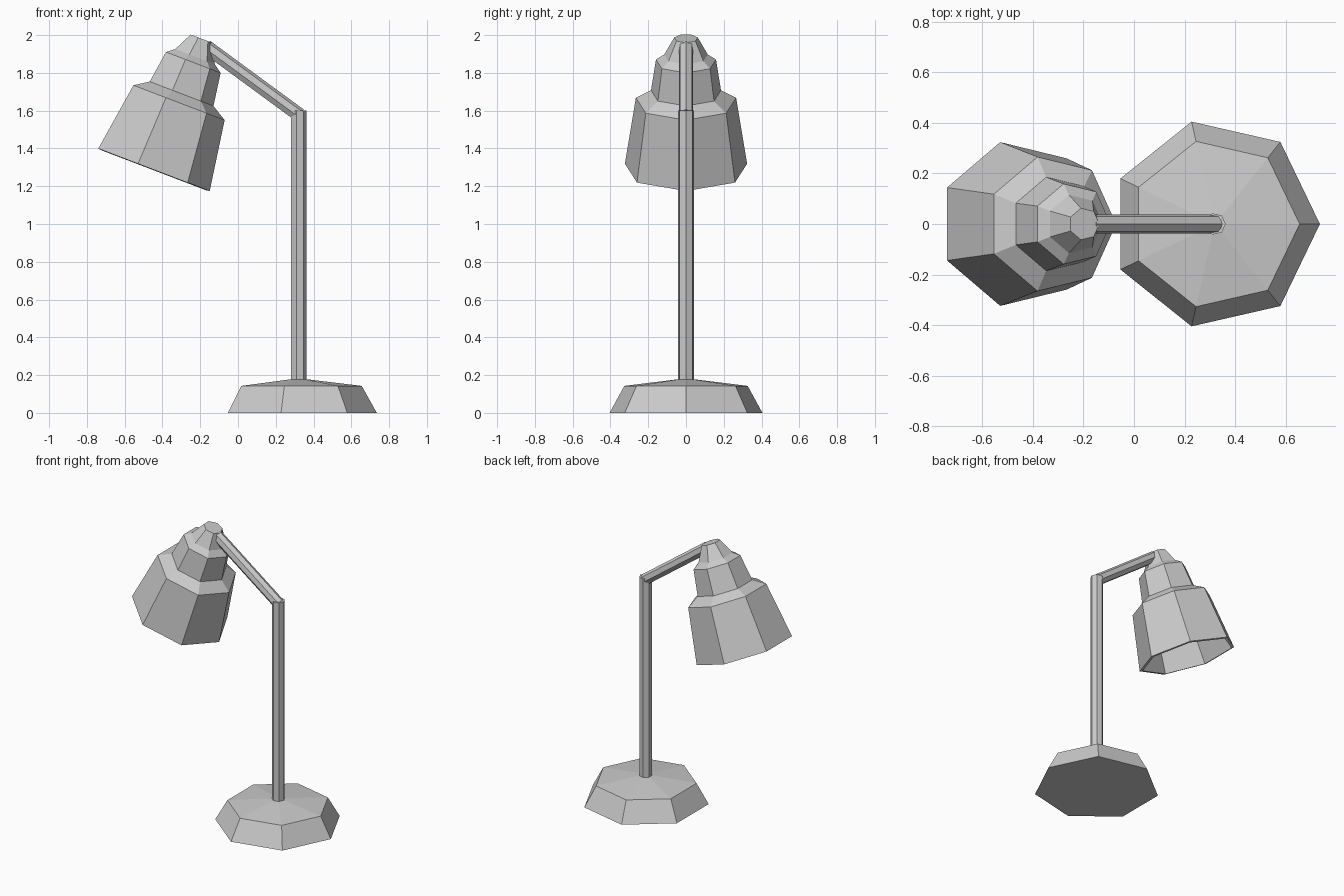
import bpy, math
from mathutils import Vector, Matrix

if "Cube" in bpy.data.objects:
    bpy.data.objects.remove(bpy.data.objects["Cube"])

SIDES = 7


def lathe(name, profile, matrix, cap_start=True, cap_end=True):
    """Seven-sided flat-faced revolve of (radius, height) pairs, first corner on local +x."""
    verts, faces = [], []
    for r, h in profile:
        for i in range(SIDES):
            a = 2 * math.pi * i / SIDES
            verts.append(matrix @ Vector((r * math.cos(a), r * math.sin(a), h)))
    for k in range(len(profile) - 1):
        for i in range(SIDES):
            j = (i + 1) % SIDES
            a, b = k * SIDES, (k + 1) * SIDES
            faces.append((a + i, a + j, b + j, b + i))
    if cap_start:
        faces.append(tuple(reversed(range(SIDES))))
    if cap_end:
        n = (len(profile) - 1) * SIDES
        faces.append(tuple(range(n, n + SIDES)))
    mesh = bpy.data.meshes.new(name)
    mesh.from_pydata(verts, [], faces)
    mesh.update()
    obj = bpy.data.objects.new(name, mesh)
    bpy.context.collection.objects.link(obj)
    return obj


def frame(origin, axis_z, axis_x):
    """Matrix placing local z along axis_z and local x near axis_x."""
    z = Vector(axis_z).normalized()
    y = z.cross(Vector(axis_x)).normalized()
    x = y.cross(z)
    return Matrix.Translation(origin) @ Matrix((x, y, z)).transposed().to_4x4()


POST_X = 0.32

# Weighted base with sloping sides and a shallow top
lathe("base", [(0.415, 0), (0.335, 0.143), (0.044, 0.178)],
      Matrix.Translation((POST_X, 0, 0)))

# Upright post
lathe("post", [(0.043, 0.16), (0.043, 1.6)], Matrix.Translation((POST_X, 0, 0)))

# Slanted arm, ridge upwards
start, end = Vector((0.325, 0, 1.575)), Vector((-0.17, 0, 1.938))
lathe("arm", [(0.039, 0), (0.039, (end - start).length)],
      frame(start, end - start, (0, 0, 1)))

# Stepped, tilted shade, open at the bottom
tilt = math.radians(20.9)
shade = lathe("shade",
              [(0.332, 0), (0.272, 0.379), (0.190, 0.428), (0.163, 0.605),
               (0.118, 0.637), (0.064, 0.738)],
              frame((-0.46, 0, 1.293), (math.sin(tilt), 0, math.cos(tilt)), (1, 0, 0)),
              cap_start=False)
wall = shade.modifiers.new("wall", 'SOLIDIFY')
wall.thickness = 0.02
wall.offset = -1
